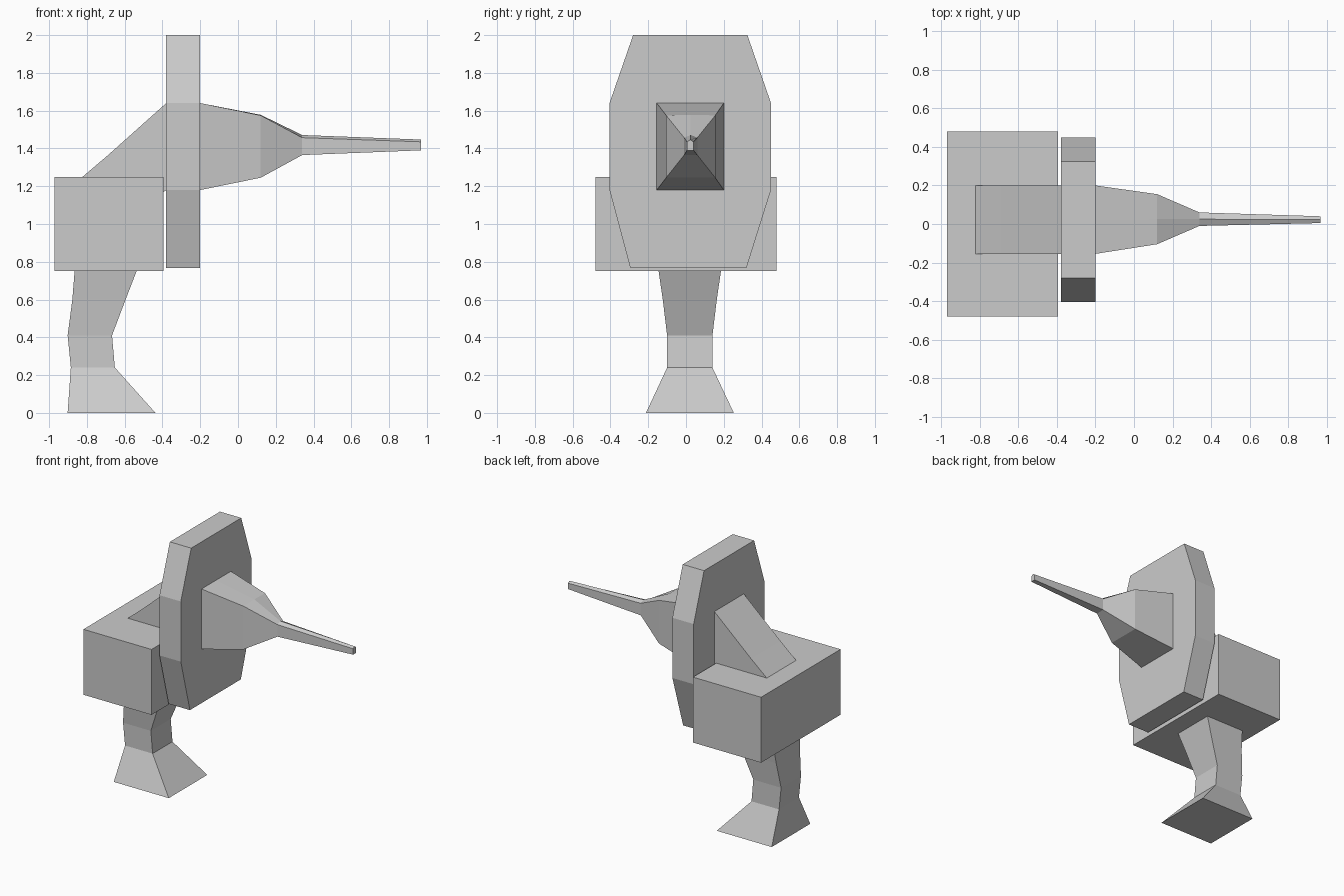
import bpy, bmesh

if "Cube" in bpy.data.objects:
    bpy.data.objects.remove(bpy.data.objects["Cube"])


def loft(name, rings):
    """Skin a list of equal-length point rings and cap both ends."""
    bm = bmesh.new()
    loops = [[bm.verts.new(p) for p in ring] for ring in rings]
    n = len(loops[0])
    for a, b in zip(loops, loops[1:]):
        for i in range(n):
            j = (i + 1) % n
            bm.faces.new((a[i], a[j], b[j], b[i]))
    bm.faces.new(loops[0][::-1])
    bm.faces.new(loops[-1])
    bmesh.ops.recalc_face_normals(bm, faces=bm.faces)
    mesh = bpy.data.meshes.new(name)
    bm.to_mesh(mesh)
    bm.free()
    obj = bpy.data.objects.new(name, mesh)
    bpy.context.collection.objects.link(obj)
    return obj


def span(y0, y1, back, front):
    """Four-sided ring from a rear and a forward (x, z) profile point."""
    (bx, bz), (fx, fz) = back, front
    return [(bx, y0, bz), (bx, y1, bz), (fx, y1, fz), (fx, y0, fz)]


# Body block
bpy.ops.mesh.primitive_cube_add(size=1, location=(-0.683, 0, 1.0))
body = bpy.context.object
body.name = "body_block"
body.scale = (0.576, 0.96, 0.5)

# Upright eight-sided plate
outline = [(-0.28, 2.0), (0.325, 2.0), (0.45, 1.64), (0.45, 1.18),
           (0.32, 0.768), (-0.295, 0.768), (-0.405, 1.18), (-0.405, 1.64)]
loft("round_plate", [[(x, y, z) for y, z in outline] for x in (-0.38, -0.2)])

# Tapered nozzle with a slight ridge: x, y0, y1, bottom, shoulder, ridge
nozzle = [(-0.2, -0.155, 0.2, 1.18, 1.64, 1.64),
          (0.12, -0.105, 0.155, 1.245, 1.575, 1.578),
          (0.34, -0.01, 0.06, 1.365, 1.457, 1.471),
          (0.97, 0.005, 0.04, 1.39, 1.435, 1.447)]
loft("nozzle", [[(x, a, b), (x, c, b), (x, c, s), (x, (a + c) / 2, r), (x, a, s)]
                for x, a, c, b, s, r in nozzle])

# Sloped neck running from the plate down into the block
loft("sloped_neck", [span(-0.155, 0.2, (-0.38, 1.64), (-0.38, 1.18)),
                     span(-0.155, 0.2, (-0.69, 1.363), (-0.48, 1.1)),
                     span(-0.155, 0.2, (-0.87, 1.21), (-0.53, 1.0))])

# Bent leg with a flared foot
loft("leg", [span(-0.155, 0.2, (-0.86, 0.85), (-0.5, 0.85)),
             span(-0.145, 0.185, (-0.865, 0.75), (-0.537, 0.75)),
             span(-0.123, 0.163, (-0.877, 0.6), (-0.595, 0.6)),
             span(-0.1, 0.14, (-0.902, 0.41), (-0.667, 0.41)),
             span(-0.1, 0.14, (-0.885, 0.24), (-0.652, 0.24)),
             span(-0.212, 0.253, (-0.902, 0), (-0.437, 0))])
